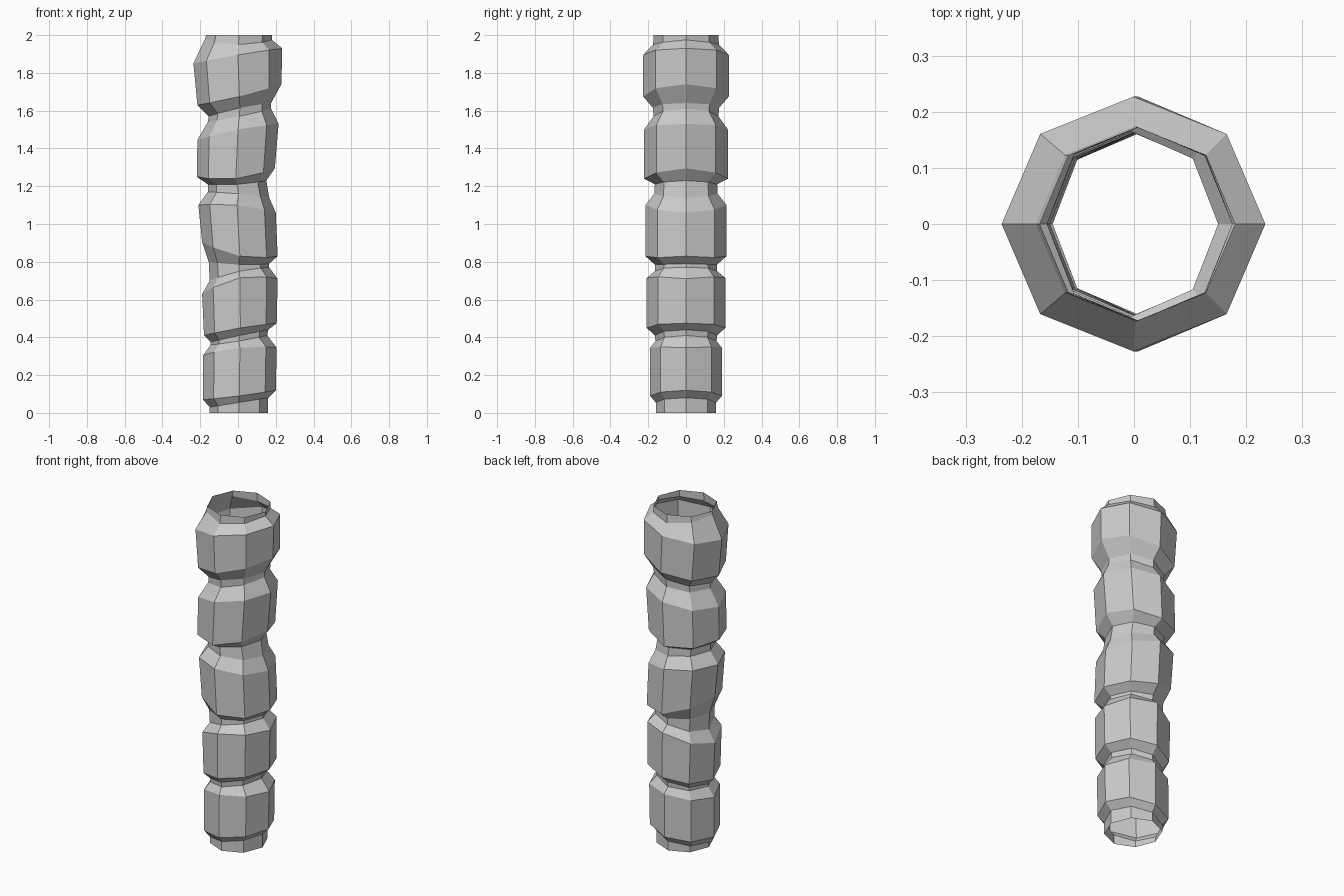
import bpy, bmesh, math

SIDES = 8
# One eight-sided ring per row: x left, x right, y radius, z at left, middle, right
RINGS = [
    (-.150, .160, .160, 0.00, 0.00, 0.00),   # foot
    (-.150, .160, .160, 0.03, 0.055, 0.08),
    (-.185, .200, .190, 0.07, 0.09, 0.12),   # segment 1
    (-.185, .205, .190, 0.305, 0.345, 0.345),
    (-.145, .155, .162, 0.36, 0.38, 0.41),   # neck
    (-.145, .160, .165, 0.375, 0.41, 0.44),
    (-.180, .205, .208, 0.41, 0.45, 0.475),  # segment 2
    (-.190, .210, .208, 0.63, 0.715, 0.71),
    (-.150, .165, .165, 0.70, 0.75, 0.77),   # neck
    (-.155, .165, .165, 0.80, 0.785, 0.79),
    (-.190, .210, .215, 0.905, 0.83, 0.83),  # segment 3
    (-.210, .200, .215, 1.10, 1.10, 1.06),
    (-.160, .165, .168, 1.17, 1.16, 1.14),   # neck
    (-.160, .150, .165, 1.21, 1.21, 1.23),
    (-.218, .195, .222, 1.25, 1.24, 1.295),  # segment 4
    (-.215, .215, .222, 1.445, 1.50, 1.53),
    (-.160, .175, .172, 1.54, 1.57, 1.61),   # neck
    (-.155, .175, .175, 1.57, 1.615, 1.64),
    (-.215, .230, .227, 1.63, 1.675, 1.74),  # segment 5
    (-.236, .234, .227, 1.85, 1.895, 1.93),
    (-.175, .180, .174, 1.98, 1.95, 1.975),  # open rim
    (-.168, .180, .172, 2.00, 2.00, 2.00),
]


def add_ring(bm, xl, xr, ry, zl, zm, zr):
    """Tilted, slightly bent octagon."""
    verts = []
    for i in range(SIDES):
        a = 2 * math.pi * i / SIDES
        c = math.cos(a)
        z = zm + c * (zr - zl) / 2 + c * c * ((zr + zl) / 2 - zm)
        verts.append(bm.verts.new(((xl + xr) / 2 + c * (xr - xl) / 2,
                                   ry * math.sin(a), z)))
    return verts


# Hollow segmented stalk, open at both ends
bm = bmesh.new()
rings = [add_ring(bm, *r) for r in RINGS]
for low, high in zip(rings, rings[1:]):
    for i in range(SIDES):
        j = (i + 1) % SIDES
        bm.faces.new((low[i], low[j], high[j], high[i]))
mesh = bpy.data.meshes.new("segmented_stalk")
bm.to_mesh(mesh)
bm.free()
bpy.context.collection.objects.link(bpy.data.objects.new("segmented_stalk", mesh))
